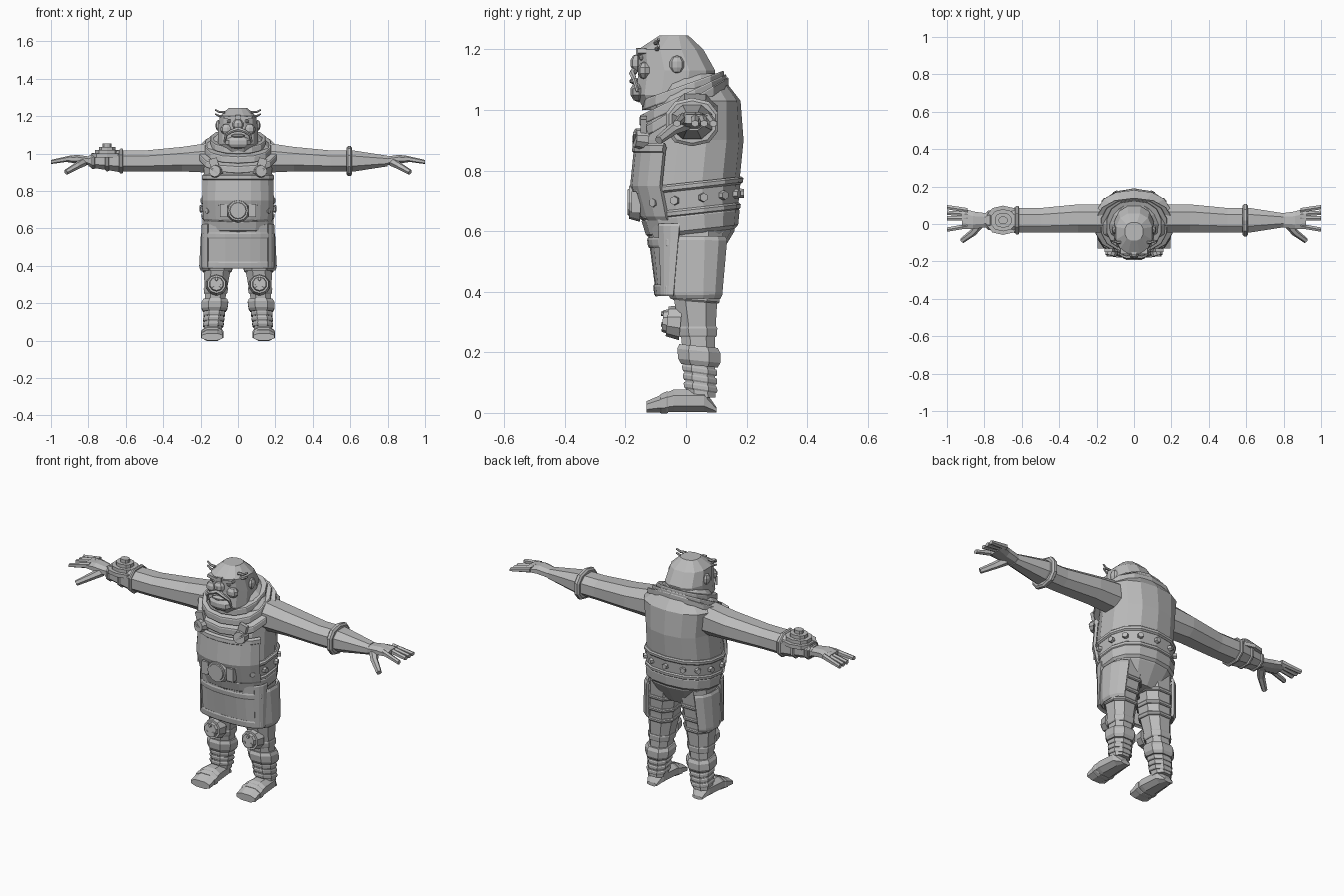
import bpy, bmesh, math
from mathutils import Matrix, Vector

old = bpy.data.objects.get("Cube")
if old:
    bpy.data.objects.remove(old, do_unlink=True)

stone = bpy.data.materials.new("plain grey")
stone.use_nodes = True
grey = (.5, .5, .5, 1)
stone.diffuse_color = grey
stone.node_tree.nodes["Principled BSDF"].inputs["Base Color"].default_value = grey


def finish(name, bm, mirrored=False, thick=0):
    """Turn a bmesh into a flat-shaded object, optionally mirrored or thickened."""
    bmesh.ops.recalc_face_normals(bm, faces=bm.faces[:])
    mesh = bpy.data.meshes.new(name)
    bm.to_mesh(mesh)
    bm.free()
    mesh.materials.append(stone)
    obj = bpy.data.objects.new(name, mesh)
    bpy.context.collection.objects.link(obj)
    if thick:
        solid = obj.modifiers.new("thickness", "SOLIDIFY")
        solid.thickness = thick
        solid.offset = 0
    if mirrored:
        mirror = obj.modifiers.new("other side", "MIRROR")
        mirror.use_mirror_merge = False


def skin(bm, rings, closed=True):
    """Join neighbouring rings with quads and cap the ends of closed tubes."""
    for low, high in zip(rings, rings[1:]):
        for i in range(len(low) if closed else len(low) - 1):
            j = (i + 1) % len(low)
            bm.faces.new((low[i], low[j], high[j], high[i]))
    if closed:
        bm.faces.new(rings[0])
        bm.faces.new(rings[-1])


def rounded(angle):
    """Point on a circle that is slightly squared off."""
    return [math.copysign(abs(value) ** .85, value) for value in (math.cos(angle), math.sin(angle))]


def loft(name, sections, axis="z", sides=8, tilt=0, arc=None, side=1, mirrored=False, thick=0):
    """Skin rounded sections (along, centre u, centre v, radius u, radius v)."""
    bm = bmesh.new()
    rings = []
    start, end = arc or (0, 360)
    for along, centre_u, centre_v, radius_u, radius_v in sections:
        ring = []
        for i in range(sides + 1 if arc else sides):
            step = i if arc else i + .5
            cosine, sine = rounded(math.radians(start + (end - start) * step / sides))
            u, v = centre_u + radius_u * cosine, centre_v + radius_v * sine
            w = along + tilt * v
            spot = {"x": (side * w, u, v), "y": (u, w, v), "z": (u, v, w)}[axis]
            ring.append(bm.verts.new(spot))
        rings.append(ring)
    skin(bm, rings, closed=arc is None)
    finish(name, bm, mirrored, thick)


def slice_at(profile, along, grow=0):
    """Section of a profile at any station, enlarged by a margin."""
    stations = sorted(profile)
    for low, high in zip(stations, stations[1:]):
        if low[0] <= along <= high[0]:
            mix = (along - low[0]) / (high[0] - low[0])
            section = [a + (b - a) * mix for a, b in zip(low, high)]
            return (*section[:-2], section[-2] + grow, section[-1] + grow)


def wrap(name, profile, low, high, grow, **options):
    """Layer with softened rims that follows the surface of a profile."""
    edge = min((high - low) / 4, grow)
    inner = [s[0] for s in sorted(profile) if low + edge < s[0] < high - edge]
    sections = [slice_at(profile, low, grow / 2)]
    sections += [slice_at(profile, along, grow) for along in (low + edge, *inner, high - edge)]
    sections.append(slice_at(profile, high, grow / 2))
    loft(name, sections, **options)


def disc(name, centre, normal, radius, depth, sides=10, mirrored=False):
    bm = bmesh.new()
    turn = Vector(normal).to_track_quat("Z", "Y").to_matrix().to_4x4()
    bmesh.ops.create_cone(bm, cap_ends=True, segments=sides, radius1=radius, radius2=radius * .85,
                          depth=depth, matrix=Matrix.Translation(centre) @ turn)
    finish(name, bm, mirrored)


def box(name, centre, size, turn=0, mirrored=False):
    bm = bmesh.new()
    shape = Matrix.Rotation(math.radians(turn), 4, "Y") @ Matrix.Diagonal((*size, 1))
    bmesh.ops.create_cube(bm, size=1, matrix=Matrix.Translation(centre) @ shape)
    finish(name, bm, mirrored)


def lump(name, centre, radii, mirrored=False):
    """Faceted rounded lump."""
    bm = bmesh.new()
    bmesh.ops.create_uvsphere(bm, u_segments=8, v_segments=5, radius=1,
                              matrix=Matrix.Translation(centre) @ Matrix.Diagonal((*radii, 1)))
    finish(name, bm, mirrored)


def strand(name, points, radius, taper):
    """Narrowing tube through points, present on both sides."""
    bm = bmesh.new()
    rings = []
    points = [Vector(p) for p in points]
    last = len(points) - 1
    for i, point in enumerate(points):
        way = points[min(i + 1, last)] - points[max(i - 1, 0)]
        turn = way.to_track_quat("Z", "Y")
        size = radius * (1 - taper * i / last)
        corners = [math.tau * k / 6 for k in range(6)]
        rings.append([bm.verts.new(point + turn @ Vector((math.cos(a), math.sin(a), 0)) * size) for a in corners])
    skin(bm, rings)
    finish(name, bm, mirrored=True)


# Main body profiles
torso = [(.5, 0, .03, .13, .07), (.6, 0, .02, .18, .14), (.75, 0, .005, .19, .17),
         (.9, 0, .02, .185, .17), (1.03, 0, .04, .2, .14), (1.12, 0, .02, .09, .09)]
head = [(1, 0, -.03, .09, .11), (1.05, 0, -.04, .11, .13), (1.13, 0, -.03, .11, .13),
        (1.2, 0, -.05, .1, .11), (1.245, 0, -.04, .05, .05)]
leg = [(.6, .09, .03, .09, .1), (.4, .11, .03, .08, .08), (.25, .12, .04, .06, .06), (.05, .135, .05, .05, .05)]
arm = [(.1, .03, .98, .08, .09), (.3, .03, .97, .08, .07), (.5, .02, .96, .07, .06),
       (.62, .02, .96, .07, .06), (.8, .02, .96, .04, .03)]
apron = [(.39, 0, -.04, .18, .05), (.62, 0, -.02, .18, .1)]
foot = [(y, .138, height, width, height) for y, width, height in
        ((.1, .03, .01), (.06, .05, .04), (-.04, .06, .04), (-.13, .06, .02))]

loft("torso", torso, sides=14)
loft("head", head, sides=12)
loft("leg", leg, mirrored=True)
loft("arm", arm, axis="x", mirrored=True)
loft("foot", foot, axis="y", mirrored=True)

# Stepped collar made of sloping rings
for step, part in enumerate(("outer", "middle", "inner")):
    low, wide, deep = 1 + step * .03, .205 - step * .03, .145 - step * .007
    collar = [(low - .02, 0, -.01, wide, deep), (low + .03, 0, -.01, wide, deep)]
    wrap("collar_" + part, collar, low - .01, low + .025, .005, sides=14, tilt=.6 - step * .12)

# Face
lump("nose", (0, -.16, 1.155), (.03, .025, .03))
box("nose_bridge", (0, -.15, 1.18), (.025, .03, .05))
lump("chin", (0, -.155, 1.06), (.07, .03, .035))
lump("lower_lip", (0, -.17, 1.095), (.04, .018, .01))
lump("cheek", (.06, -.135, 1.13), (.035, .025, .03), mirrored=True)
lump("eye", (.045, -.145, 1.172), (.015, .01, .01), mirrored=True)
lump("ear", (.105, -.03, 1.15), (.015, .025, .03), mirrored=True)
box("brow", (.045, -.145, 1.19), (.06, .03, .016), turn=-10, mirrored=True)
strand("moustache", [(0, -.17, 1.13), (.035, -.178, 1.12), (.064, -.17, 1.1), (.074, -.16, 1.06)], .013, .6)
for height in (1.2, 1.222):
    strand("eyebrow_tuft", [(.07, -.1, height), (.1, -.095, height), (.122, -.09, height + .012)], .008, .4)

# Apron bib, skirt and raised hems
front = (205, 335)
wrap("bib", torso, .64, .88, .012, sides=8, arc=front, thick=.015)
wrap("bib_hem", torso, .86, .885, .018, sides=8, arc=front, thick=.015)
lap = (180, 360)
loft("apron_skirt", apron, sides=10, arc=lap, thick=.018)
wrap("apron_bottom_hem", apron, .39, .42, .005, sides=10, arc=lap, thick=.02)
wrap("apron_top_fold", apron, .55, .575, .005, sides=10, arc=lap, thick=.02)
wrap("apron_side_hem", apron, .39, .62, .005, sides=3, arc=(325, 360), thick=.02, mirrored=True)

# Strap buttons with slotted heads
disc("strap_button", (.12, -.15, .905), (.25, -1, .1), .037, .04, mirrored=True)
box("button_slot", (.125, -.17, .907), (.05, .009, .01), turn=-40, mirrored=True)
box("strap_tab", (.125, -.14, .935), (.045, .02, .08), turn=15, mirrored=True)

# Belt, trims, studs and buckle
slope = .11
for part, low, high, grow in (("hip_guard", .59, .66, .012), ("belt", .65, .75, .006),
                              ("belt_lower_trim", .65, .675, .014), ("belt_upper_trim", .735, .76, .014)):
    wrap(part, torso, low, high, grow, sides=14, tilt=slope)
studs = 14
height, _, middle, wide, deep = slice_at(torso, .705, .008)
for k in range(studs):
    angle = math.tau * (k + .5) / studs
    cosine, sine = rounded(angle)
    if sine > -.9:
        y = middle + deep * sine
        disc("belt_stud", (wide * cosine, y, height + slope * y),
             (math.cos(angle), math.sin(angle), 0), .017, .025, sides=6)
disc("buckle_rim", (0, -.17, .695), (0, -1, 0), .064, .035, sides=12)
disc("buckle_face", (0, -.185, .695), (0, -1, 0), .05, .015, sides=12)
box("buckle_side", (.075, -.165, .695), (.04, .03, .07), mirrored=True)

# Thigh armour, shin cuffs and ankle wraps
wrap("thigh_plate", leg, .38, .58, .012, sides=5, arc=(-65, 65), thick=.015, mirrored=True)
for low in (.37, .43, .5):
    wrap("thigh_band", leg, low, low + .02, .008, tilt=-.08, mirrored=True)
wrap("knee_band", leg, .25, .285, .006, mirrored=True)
wrap("shin_cuff", leg, .16, .225, .018, tilt=-.1, mirrored=True)
for step in range(3):
    low = .08 + step * .028
    wrap("ankle_wrap", leg, low, low + .022, .007, tilt=-.15, mirrored=True)
wrap("toe_strap", foot, -.085, -.06, .004, axis="y", mirrored=True)

# Round knee guards
knee = Vector((.115, -.04, .3))
ahead = Vector((0, -1, .1))
disc("knee_guard", knee, ahead, .058, .045, mirrored=True)
disc("knee_boss", knee + ahead * .025, ahead, .042, .025, mirrored=True)
for k in range(3):
    angle = math.tau * (k / 3 + .25)
    spread = Vector((math.cos(angle), 0, math.sin(angle))) * .024
    disc("knee_rivet", knee + ahead * .036 + spread, ahead, .009, .012, sides=6, mirrored=True)

# Hands: the index finger stands apart from the other three
loft("palm", [(.79, .02, .96, .04, .025), (.86, .02, .97, .05, .025), (.92, .03, .97, .06, .016)],
     axis="x", mirrored=True)
for k in (0, 1, 2, 4):
    tip = .09 - k * .03
    base = tip * .7 + .01
    loft("finger", [(.89, base, .975, .014, .016), (1, tip, .955, .013, .011)], axis="x", sides=6, mirrored=True)
strand("thumb", [(.825, 0, .955), (.86, -.045, .935), (.92, -.09, .9)], .024, .4)

# Left forearm ring
wrap("left_arm_ring", arm, .58, .61, .02, axis="x", sides=10)

# Right bracer with its round mounted device
wrap("right_bracer", arm, .62, .79, .005, axis="x", side=-1)
for x in (.625, .7, .775):
    wrap("bracer_strap", arm, x - .01, x + .01, .012, axis="x", side=-1)
for step, part in enumerate(("base", "rim", "dial", "knob")):
    low, size = .98 + step * .018, .078 - step * .019
    loft("device_" + part, [(z, -.7, .02, size * 1.15, size) for z in (low, low + .02)], sides=10)
